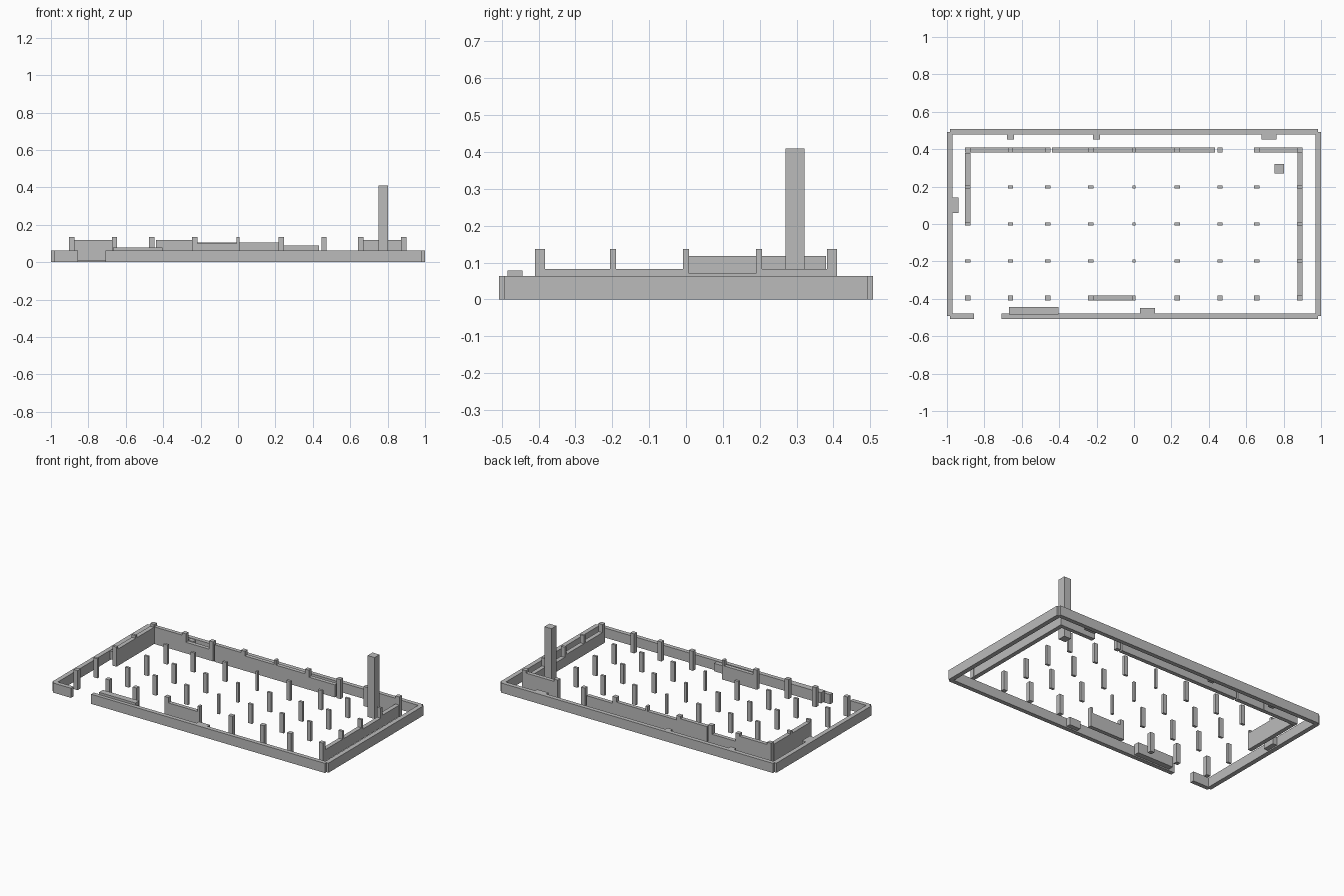
import bpy

stone = bpy.data.materials.new("grey stone")
stone.diffuse_color = (0.5, 0.5, 0.5, 1)

LOW = 0.008        # bottom of everything inside the outer wall
WALL = 0.063       # top of the outer wall


def box(name, x0, x1, y0, y1, z0, z1):
    """Axis-aligned box from its limits."""
    v = [(x, y, z) for z in (z0, z1) for x, y in ((x0, y0), (x1, y0), (x1, y1), (x0, y1))]
    f = [(3, 2, 1, 0), (4, 5, 6, 7)]
    f += [(i, (i + 1) % 4, (i + 1) % 4 + 4, i + 4) for i in range(4)]
    me = bpy.data.meshes.new(name)
    me.from_pydata(v, [], f)
    me.materials.append(stone)
    ob = bpy.data.objects.new(name, me)
    bpy.context.collection.objects.link(ob)
    return ob


# outer enclosure wall, with the entrance gap at the front left
box("back_wall", -0.985, 0.985, 0.479, 0.507, 0, WALL)
box("front_wall_long", -0.709, 0.985, -0.507, -0.479, 0, WALL)
box("front_wall_short", -0.985, -0.855, -0.507, -0.479, 0, WALL)
for side, x in (("left", -0.985), ("right", 0.985)):
    box(side + "_wall", x - 0.015, x + 0.015, -0.492, 0.492, 0, WALL)

# grid of pillars: thicker on the front and back rows, thin on the middle line
xs = [-0.889, -0.66, -0.462, -0.232, 0, 0.231, 0.46, 0.657, 0.887]
ys = [-0.396, -0.198, 0, 0.198, 0.396]
for x in xs:
    for y in ys:
        hx = 0.008 if x == 0 else 0.0143
        hy = 0.0138 if abs(y) > 0.3 else 0.008
        box("pillar", x - hx, x + hx, y - hy, y + hy, LOW, 0.136)

# ruined inner walls along the back: start, end, top
for x0, x1, top in ((-0.875, -0.674, 0.12), (-0.646, -0.476, 0.08),
                    (-0.438, -0.246, 0.12), (-0.218, -0.008, 0.105),
                    (0.008, 0.217, 0.105), (0.245, 0.434, 0.09),
                    (0.671, 0.873, 0.12)):
    box("inner_back_wall", x0, x1, 0.383, 0.409, LOW, top)

# inner front wall fragment
box("inner_front_wall", -0.218, -0.008, -0.409, -0.383, LOW, 0.1)

# inner side walls between the pillars
for y0, y1 in ((0.008, 0.19), (0.206, 0.38)):
    box("inner_left_wall", -0.903, -0.875, y0, y1, LOW, 0.118)
for y0, y1, top in ((-0.382, -0.206, 0.083), (-0.19, -0.008, 0.083),
                    (0.008, 0.19, 0.07), (0.206, 0.382, 0.083)):
    box("inner_right_wall", 0.873, 0.901, y0, y1, LOW, top)

# tall tower pillar
box("tower", 0.75, 0.801, 0.27, 0.321, LOW, 0.41)

# low blocks against the outer wall
for x0, x1 in ((-0.68, -0.642), (-0.219, -0.181), (0.681, 0.762)):
    box("back_block", x0, x1, 0.452, 0.479, LOW, 0.06)
box("left_block", -0.97, -0.939, 0.06, 0.142, LOW, 0.06)
box("front_bench", -0.668, -0.405, -0.484, -0.444, LOW, 0.078)
for x0 in (0.032, 0.072):
    box("front_block", x0, x0 + 0.04, -0.479, -0.45, LOW, 0.06)
